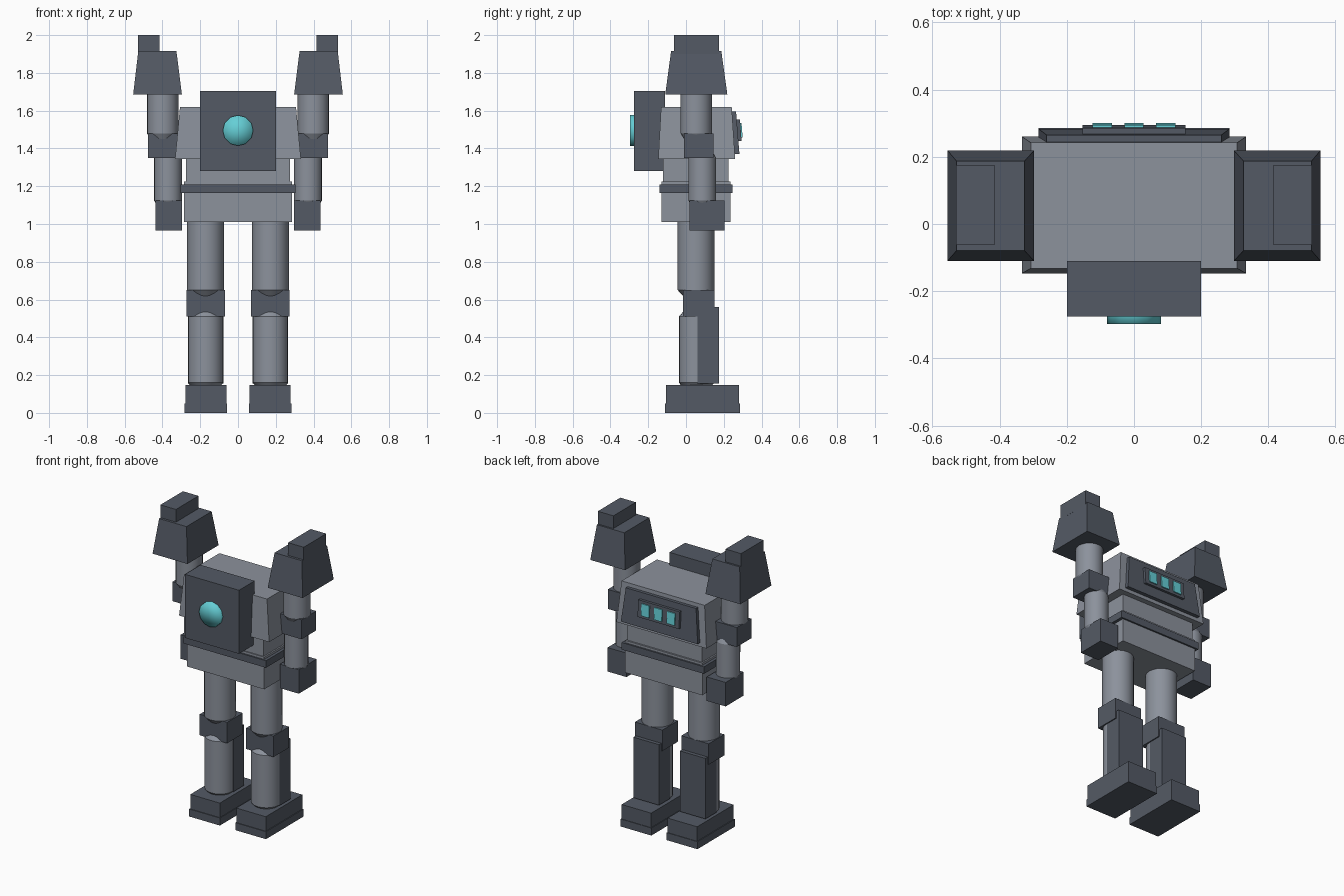
import bpy, bmesh, math

if "Cube" in bpy.data.objects:
    bpy.data.objects.remove(bpy.data.objects["Cube"])


def material(name, rgb):
    m = bpy.data.materials.new(name)
    m.diffuse_color = (*rgb, 1)
    m.use_nodes = True
    m.node_tree.nodes["Principled BSDF"].inputs["Base Color"].default_value = m.diffuse_color
    return m


DARK = material("dark steel", (0.088, 0.102, 0.130))
LIGHT = material("light grey", (0.262, 0.287, 0.333))
GLOW = material("cyan glow", (0.13, 0.62, 0.67))


def finish(name, bm, mat, smooth_angle=None):
    bmesh.ops.recalc_face_normals(bm, faces=bm.faces)
    me = bpy.data.meshes.new(name)
    bm.to_mesh(me)
    bm.free()
    me.materials.append(mat)
    ob = bpy.data.objects.new(name, me)
    bpy.context.collection.objects.link(ob)
    if smooth_angle:
        bpy.ops.object.select_all(action='DESELECT')
        ob.select_set(True)
        bpy.context.view_layer.objects.active = ob
        bpy.ops.object.shade_smooth_by_angle(angle=math.radians(smooth_angle))
    return ob


def loft(name, rings, mat, smooth_angle=None):
    """Skin a stack of equal-sized vertex rings and cap both ends."""
    bm = bmesh.new()
    vs = [[bm.verts.new(p) for p in r] for r in rings]
    n = len(vs[0])
    for a, b in zip(vs, vs[1:]):
        for i in range(n):
            j = (i + 1) % n
            bm.faces.new((a[i], a[j], b[j], b[i]))
    bm.faces.new(vs[0])
    bm.faces.new(vs[-1])
    return finish(name, bm, mat, smooth_angle)


def rect(x, y, z):
    return [(x[0], y[0], z), (x[1], y[0], z), (x[1], y[1], z), (x[0], y[1], z)]


def box(name, x, y, z, mat=DARK, top_x=None, top_y=None):
    return loft(name, [rect(x, y, z[0]), rect(top_x or x, top_y or y, z[1])], mat)


def limb(name, x, y, r, z0, z1, taper0=0, taper1=0):
    """Round limb; each tapered end narrows as it enters a joint block."""
    prof = [(r, z0), (r, z1)]
    if taper0:
        prof.insert(0, (r - taper0, z0 - 0.05))
    if taper1:
        prof.append((r - taper1, z1 + 0.05))
    n = 20
    rings = [[(x + q * math.cos(2 * math.pi * i / n),
               y + q * math.sin(2 * math.pi * i / n), z) for i in range(n)] for q, z in prof]
    return loft(name, rings, LIGHT, 25)


# Torso, waist and belt
box("chest", (-.333, .333), (-.147, .26), (1.345, 1.62), LIGHT, (-.307, .307), (-.132, .242))
box("waist", (-.275, .275), (-.123, .224), (1.20, 1.35), LIGHT)
box("pelvis", (-.285, .285), (-.13, .235), (1.01, 1.225), LIGHT)
box("belt", (-.305, .305), (-.14, .246), (1.163, 1.21))

# Head block and lens
box("head", (-.20, .20), (-.275, -.11), (1.28, 1.705))
bm = bmesh.new()
bmesh.ops.create_cone(bm, cap_ends=True, cap_tris=True, segments=12,
                      radius1=.081, radius2=.081, depth=.06)
for v in bm.verts:
    v.co = (v.co.x, -.267 + v.co.z, 1.495 + v.co.y)
lens = finish("lens", bm, GLOW)
for p in lens.data.polygons:
    p.use_smooth = True

# Back panel with three lit windows
box("back_panel", (-.284, .284), (.20, .283), (1.37, 1.595), DARK, (-.26, .26), (.20, .265))
box("window_frame", (-.153, .153), (.25, .294), (1.44, 1.552), DARK, None, (.25, .286))
for i, x in enumerate((-.095, 0, .095)):
    box("window_%d" % (i + 1), (x - .029, x + .029), (.28, .300), (1.457, 1.535),
        GLOW, None, (.28, .294))

for side, s in (("left", 1), ("right", -1)):
    def sx(a, b):
        return (a, b) if s > 0 else (-b, -a)

    # Arm
    box(side + "_shoulder", sx(.297, .555), (-.11, .219), (1.685, 1.915), DARK,
        sx(.326, .528), (-.079, .187))
    box(side + "_shoulder_cap", sx(.415, .53), (-.063, .175), (1.90, 2.0))
    limb(side + "_upper_arm", s * .399, .054, .083, 1.48, 1.70, .03)
    box(side + "_elbow", sx(.320, .477), (-.01, .145), (1.35, 1.48))
    limb(side + "_forearm", s * .371, .086, .074, 1.125, 1.35, .03, .03)
    box(side + "_hand", sx(.297, .437), (.018, .205), (.965, 1.125))

    # Leg
    limb(side + "_thigh", s * .172, .053, .097, .65, 1.03, .045)
    box(side + "_knee", sx(.070, .273), (-.015, .15), (.51, .65))
    limb(side + "_shin", s * .172, .056, .094, .16, .51, .045, .045)
    box(side + "_calf_plate", sx(.077, .266), (.06, .175), (.155, .56))
    box(side + "_foot", sx(.061, .279), (-.105, .281), (.04, .147))
    box(side + "_sole", sx(.057, .284), (-.11, .285), (0, .05))
